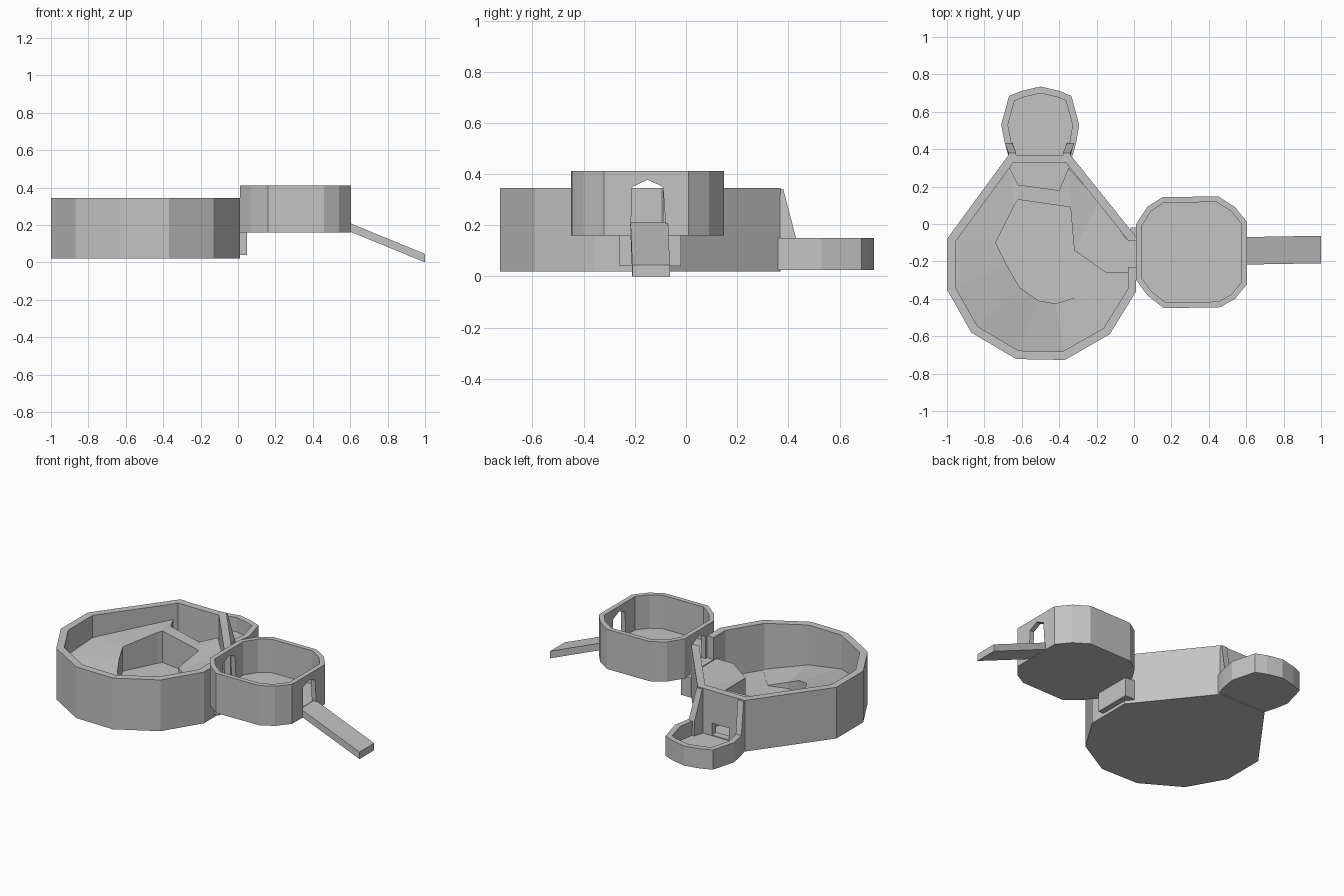
import bpy, bmesh
from mathutils import Vector

cube = bpy.data.objects.get("Cube")
if cube:
    bpy.data.objects.remove(cube)

grey = bpy.data.materials.new("plain grey")
grey.use_nodes = True
COLOUR = (0.55, 0.55, 0.55, 1)
grey.diffuse_color = COLOUR
grey.node_tree.nodes["Principled BSDF"].inputs["Base Color"].default_value = COLOUR


def finish(name, bm):
    bmesh.ops.recalc_face_normals(bm, faces=bm.faces)
    mesh = bpy.data.meshes.new(name)
    bm.to_mesh(mesh)
    bm.free()
    mesh.materials.append(grey)
    obj = bpy.data.objects.new(name, mesh)
    bpy.context.collection.objects.link(obj)
    return obj


def loft(name, loops):
    """Skin matching closed loops, capped at both ends."""
    bm = bmesh.new()
    rings = [[bm.verts.new(p) for p in loop] for loop in loops]
    for a, b in zip(rings, rings[1:]):
        for i in range(len(a)):
            j = (i + 1) % len(a)
            bm.faces.new((a[i], a[j], b[j], b[i]))
    bm.faces.new(rings[0])
    bm.faces.new(rings[-1])
    return finish(name, bm)


def inset(points, width):
    """Mitred inward offset of a counter-clockwise outline."""
    result = []
    pts = [Vector(p) for p in points]
    for i, p in enumerate(pts):
        a = (p - pts[i - 1]).normalized()
        b = (pts[(i + 1) % len(pts)] - p).normalized()
        na, nb = Vector((-a.y, a.x)), Vector((-b.y, b.x))
        result.append(p + (na + nb) * width / (1 + na.dot(nb)))
    return result


def at(points, z):
    return [(p[0], p[1], z) for p in points]


def room(name, outline, width, bottom, floor, top):
    inner = inset(outline, width)
    return loft(name, [at(outline, bottom), at(outline, top), at(inner, top), at(inner, floor)])


def prism_x(name, profile, x0, x1):
    return loft(name, [[(x, y, z) for y, z in profile] for x in (x0, x1)])


def box(name, x, y, z):
    return prism_x(name, [(y[0], z[0]), (y[1], z[0]), (y[1], z[1]), (y[0], z[1])], *x)


def cut(cutter, *targets):
    cutter.hide_render = True
    for obj in targets:
        mod = obj.modifiers.new("opening", 'BOOLEAN')
        mod.operation, mod.solver, mod.object = 'DIFFERENCE', 'EXACT', cutter
        bpy.context.view_layer.objects.active = obj
        bpy.ops.object.modifier_apply(modifier=mod.name)
    bpy.data.objects.remove(cutter)


# Three open-topped rooms
main_room = room("main_room", [
    (-1, -.08), (-1, -.35), (-.87, -.58), (-.63, -.722), (-.37, -.727), (-.13, -.59),
    (.012, -.36), (.012, -.07), (-.34, .37), (-.67, .37)], .045, .02, .05, .345)
raised_room = room("raised_room", [
    (.012, 0), (.012, -.3), (.07, -.38), (.16, -.45), (.46, -.445), (.54, -.4),
    (.605, -.32), (.605, .01), (.54, .09), (.45, .148), (.15, .143), (.07, .09)],
    .03, .16, .2, .412)
small_room = room("small_room", [
    (-.66, .33), (-.34, .33), (-.31, .43), (-.293, .53), (-.335, .685), (-.4, .712),
    (-.5, .735), (-.6, .712), (-.668, .685), (-.71, .53), (-.69, .43)],
    .035, .025, .06, .15)

# Peaked doorways, notch in the big wall and low back doorway
arch = [(-.215, .205), (-.08, .205), (-.09, .35), (-.15, .378), (-.21, .35)]
cut(prism_x("arch_cutter", arch, -.02, .7), raised_room)
cut(box("notch_cutter", (-.08, .05), (-.23, -.09), (.205, .5)), main_room)
cut(box("low_door_cutter", (-.56, -.44), (.29, .41), (.065, .14)), main_room, small_room)

# Sloping fins beside the low doorway
for side, name in ((-1, "right_fin"), (1, "left_fin")):
    loft(name, [
        [(-.505 + side * a, .36, .025), (-.505 + side * b, .435, .025),
         (-.505 + side * b, .43, .15), (-.505 + side * a, .38, .342),
         (-.505 + side * a, .36, .342)]
        for a, b in ((.165, .185), (.125, .145))])

# Spiral walkway: inner edge, outer edge, height
stations = [
    ((-.02, -.26), (-.01, -.09), .2), ((-.15, -.26), (-.04, -.08), .2),
    ((-.32, -.14), (-.19, .12), .2), ((-.34, .09), (-.35, .3), .215),
    ((-.36, .093), (-.4, .18), .22), ((-.62, .13), (-.62, .21), .25),
    ((-.64, .1), (-.67, .31), .245), ((-.74, -.1), (-.96, -.08), .205),
    ((-.68, -.22), (-.96, -.34), .19), ((-.61, -.34), (-.84, -.56), .165),
    ((-.51, -.41), (-.62, -.69), .13), ((-.42, -.425), (-.37, -.69), .09),
    ((-.3, -.39), (-.15, -.56), .052)]
loft("spiral_walkway", [
    [(*i, .045), (*i, z), (*o, z), (*o, .045)] for i, o, z in stations])

# Support under the raised room, and the entry ramp
box("support_block", (-.02, .048), (-.26, -.02), (.04, .165))
loft("entry_ramp", [
    [(x, y0, z), (x, y1, z), (x, y1, z + .045), (x, y0, z + .045)]
    for x, y0, y1, z in ((.59, -.217, -.07, .168), (1, -.21, -.063, 0))])
